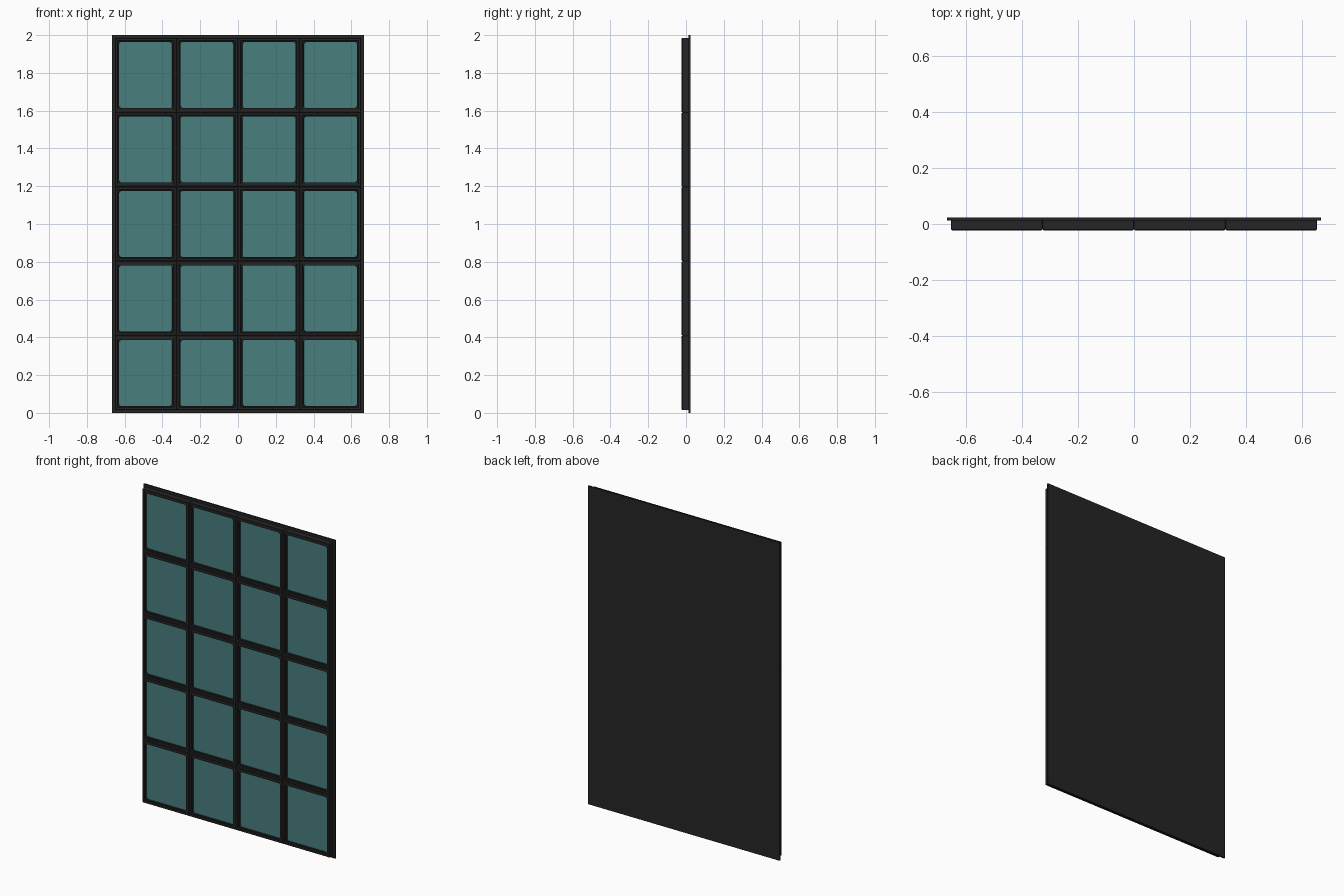
import bpy, bmesh

if "Cube" in bpy.data.objects:
    bpy.data.objects.remove(bpy.data.objects["Cube"])

def material(name, col):
    m = bpy.data.materials.new(name)
    m.diffuse_color = (*col, 1)
    m.use_nodes = True
    m.node_tree.nodes["Principled BSDF"].inputs["Base Color"].default_value = m.diffuse_color
    return m

DARK = material("charcoal frame", (0.0185, 0.0185, 0.0185))
TEAL = material("teal glass", (0.065, 0.210, 0.212))

COLS, ROWS = 4, 5
W, H = 1.304, 1.97            # size of the tiled area
CW, CH = W / COLS, H / ROWS   # size of one cell
BACK, MID, FRONT = 0.0225, 0.0125, -0.0225

def finish(bm, name, mat):
    bmesh.ops.recalc_face_normals(bm, faces=bm.faces)
    me = bpy.data.meshes.new(name)
    bm.to_mesh(me)
    bm.free()
    me.materials.append(mat)
    ob = bpy.data.objects.new(name, me)
    bpy.context.collection.objects.link(ob)
    return ob

def loop(bm, cx, cz, inset, chamfer, y):
    """Rectangle with cut corners, inset from the cell border."""
    a, b, c = CW / 2 - inset, CH / 2 - inset, chamfer
    pts = [(-a + c, -b), (a - c, -b), (a, -b + c), (a, b - c),
           (a - c, b), (-a + c, b), (-a, b - c), (-a, -b + c)]
    return [bm.verts.new((cx + x, y, cz + z)) for x, z in pts]

def box(name, sx, sz, y0, y1):
    bm = bmesh.new()
    bmesh.ops.create_cube(bm, size=1)
    for v in bm.verts:
        v.co = (v.co.x * sx, (y0 + y1) / 2 + v.co.y * (y1 - y0), 1 + v.co.z * sz)
    return finish(bm, name, DARK)

# Wide backing sheet
box("back_plate", 1.334, 2.0, MID, BACK)

# Window frames: outer wall, flat lip, small step, inner recess
PROFILE = [(0.0, 0.001, MID), (0.0, 0.001, -0.019), (0.003, 0.001, FRONT),
           (0.014, 0.002, FRONT), (0.016, 0.003, -0.018),
           (0.022, 0.008, -0.018), (0.023, 0.008, -0.005)]
frames, glass = bmesh.new(), bmesh.new()
for i in range(COLS):
    for j in range(ROWS):
        cx = (i - (COLS - 1) / 2) * CW
        cz = 1 + (j - (ROWS - 1) / 2) * CH
        loops = [loop(frames, cx, cz, *p) for p in PROFILE]
        for p, q in zip(loops, loops[1:]):
            for k in range(8):
                n = (k + 1) % 8
                frames.faces.new((p[k], p[n], q[n], q[k]))
        frames.faces.new(loops[0])
        # Glass pane set inside the frame
        front = loop(glass, cx, cz, 0.0225, 0.008, -0.008)
        back = loop(glass, cx, cz, 0.0225, 0.008, -0.003)
        glass.faces.new(front)
        glass.faces.new(back)
        for k in range(8):
            n = (k + 1) % 8
            glass.faces.new((front[k], front[n], back[n], back[k]))
finish(frames, "window_frames", DARK)
finish(glass, "glass_panes", TEAL)
